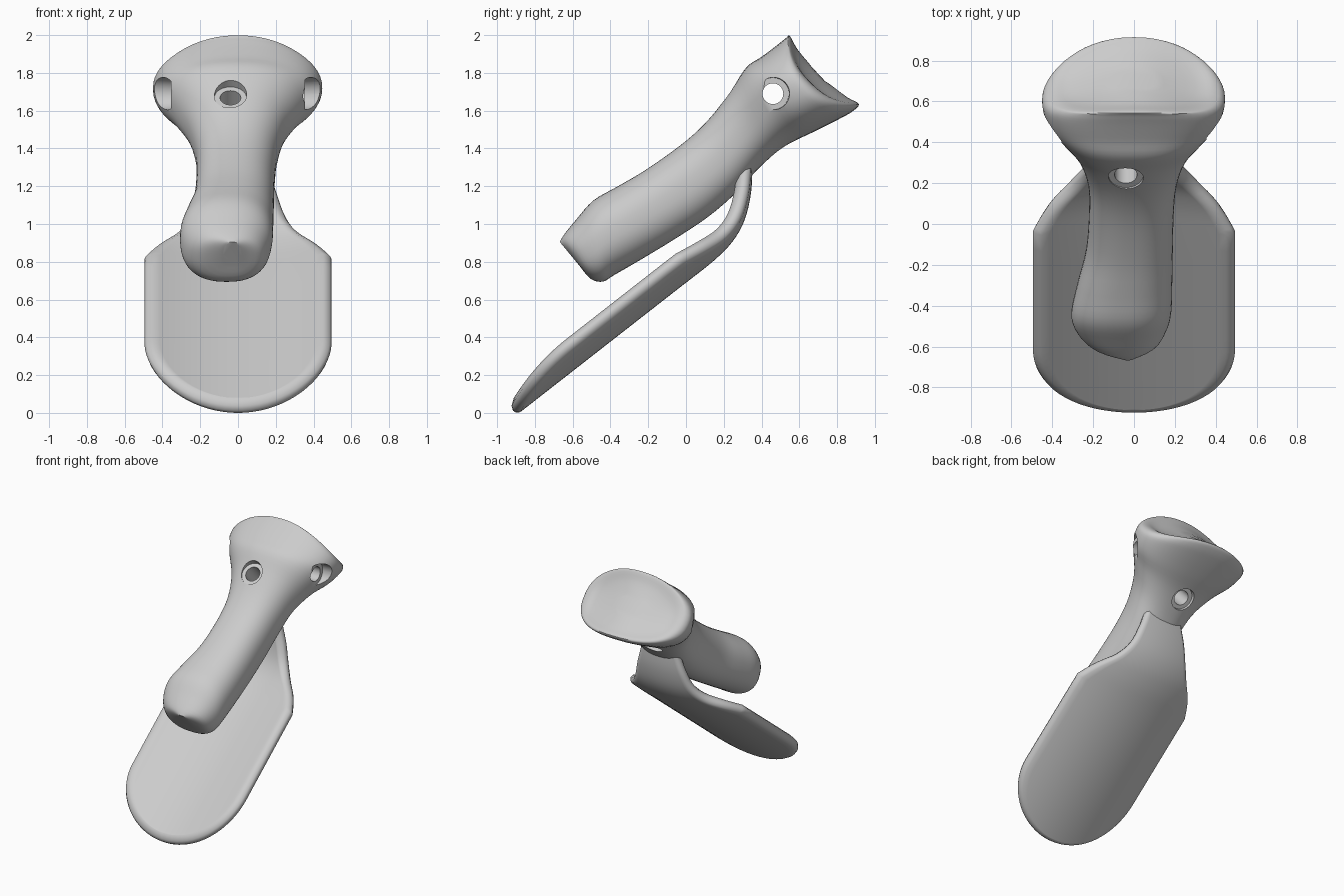
import bpy, bmesh, math
from mathutils import Vector

cube = bpy.data.objects.get("Cube")
if cube:
    bpy.data.objects.remove(cube)

grey = bpy.data.materials.new("matte_grey")
grey.use_nodes = True
grey.diffuse_color = (0.6, 0.6, 0.6, 1)
grey.node_tree.nodes["Principled BSDF"].inputs["Base Color"].default_value = (0.6, 0.6, 0.6, 1)


def make(name, bm):
    bmesh.ops.recalc_face_normals(bm, faces=bm.faces)
    mesh = bpy.data.meshes.new(name)
    bm.to_mesh(mesh)
    bm.free()
    mesh.materials.append(grey)
    ob = bpy.data.objects.new(name, mesh)
    bpy.context.collection.objects.link(ob)
    return ob


def smooth(ob, angle):
    bpy.ops.object.select_all(action="DESELECT")
    ob.select_set(True)
    bpy.context.view_layer.objects.active = ob
    bpy.ops.object.shade_smooth_by_angle(angle=math.radians(angle))


def spline(keys, steps):
    """Catmull-Rom through tuples of any length."""
    out = []
    n = len(keys)
    for i in range(n - 1):
        a, b, c, d = (keys[max(0, min(n - 1, i + k))] for k in (-1, 0, 1, 2))
        for s in range(steps):
            t = s / steps
            out.append([q + t / 2 * (r - p + t * (2 * p - 5 * q + 4 * r - e + t * (3 * (q - r) + e - p)))
                        for p, q, r, e in zip(a, b, c, d)])
    return out + [list(keys[-1])]


def bridge(bm, a, b):
    n = len(a)
    for i in range(n):
        bm.faces.new((a[i], a[(i + 1) % n], b[(i + 1) % n], b[i]))


# Grip: ridge y, z, belly y, z, right x, left x, sweep of the sides
sections = [
    (-.668, .905, -.565, .78, -.08, .02, 0),
    (-.645, .945, -.505, .71, -.215, .115, 0),
    (-.58, 1.025, -.44, .695, -.285, .16, 0),
    (-.49, 1.125, -.38, .73, -.307, .182, 0),
    (-.36, 1.20, -.25, .805, -.28, .187, 0),
    (-.2, 1.295, -.06, .92, -.235, .19, 0),
    (0, 1.44, .12, 1.04, -.22, .195, 0),
    (.13, 1.565, .27, 1.17, -.225, .21, 0),
    (.24, 1.71, .40, 1.31, -.27, .255, 0),
    (.32, 1.83, .53, 1.415, -.355, .34, .005),
    (.40, 1.885, .67, 1.485, -.425, .415, .03),
    (.48, 1.945, .80, 1.55, -.45, .445, .055),
    (.53, 1.985, .88, 1.595, -.435, .435, .085),
    (.55, 1.995, .915, 1.635, -.39, .39, .1),
    (.59, 1.925, .855, 1.67, -.30, .30, .075),
    (.66, 1.84, .755, 1.745, -.11, .11, .01),
]
bm = bmesh.new()
rings = []
SIDES = 56
for ty, tz, by, bz, x0, x1, sweep in spline(sections, 4):
    top, low = Vector((0, ty, tz)), Vector((0, by, bz))
    axis = Vector((0, tz - bz, by - ty)).normalized()
    ring = []
    for k in range(SIDES):
        a = math.tau * k / SIDES
        c, s = (math.copysign(abs(f(a)) ** .85, f(a)) for f in (math.cos, math.sin))
        p = (top + low) / 2 + (top - low) / 2 * s - axis * sweep * c * c
        p.x = (x0 + x1) / 2 + (x1 - x0) / 2 * c
        ring.append(bm.verts.new(p))
    rings.append(ring)
for a, b in zip(rings, rings[1:]):
    bridge(bm, a, b)
bm.faces.new(rings[0])
bm.faces.new(rings[-1])
grip = make("grip", bm)


# Counterbored holes: one across the head, one through it front to back
def drill(name, origin, direction, near, far):
    cutter = bmesh.new()
    turn = Vector(direction).to_track_quat("Z", "Y")
    loops = []
    for t, r in ((near - .2, .093), (near, .085), (near, .055), (far, .055), (far, .085), (far + .2, .093)):
        loops.append([cutter.verts.new(Vector(origin) + turn @ Vector(
            (r * math.cos(math.tau * k / 40), r * math.sin(math.tau * k / 40), t))) for k in range(40)])
    for a, b in zip(loops, loops[1:]):
        bridge(cutter, a, b)
    cutter.faces.new(loops[0])
    cutter.faces.new(loops[-1])
    ob = make(name, cutter)
    ob.hide_render = True
    mod = grip.modifiers.new(name, "BOOLEAN")
    mod.operation, mod.solver, mod.object = "DIFFERENCE", "EXACT", ob
    bpy.context.view_layer.objects.active = grip
    bpy.ops.object.modifier_apply(modifier=name)
    bpy.data.objects.remove(ob)


drill("cross_hole", (0, .46, 1.69), (1, 0, 0), -.355, .355)
drill("front_hole", (-.04, .22, 1.69), (0, .68, -.73), .03, .375)
smooth(grip, 42)

# Pad rows: y, z, half width, inset share along the length
WIDE, ROUND = .495, .46
start = Vector((-.898, -.012))
along = (Vector((.02, .705)) - start).normalized()
rows = []
for k in range(18):
    a = math.radians(3 + 87 * k / 17)
    p = start + along * ROUND * (1 - math.cos(a))
    rows.append((p.x, p.y, WIDE * math.sin(a), math.cos(a)))
for k in range(1, 8):
    p = start + along * (ROUND + .09 * k)
    rows.append((p.x, p.y, WIDE, 0))
neck = [(.04, .72, WIDE, 0), (.15, .808, .42, 0), (.245, .905, .32, 0),
        (.31, 1.02, .25, 0), (.345, 1.17, .2, 0), (.352, 1.335, .15, -1)]
rows += spline(neck, 4)

# Pad: dished sheet with a rounded, chamfered rim, in layers of inset and height
COLS = 24
bm = bmesh.new()
layers = []
for inset, height in ((.025, 0), (.007, .01), (0, .03), (.01, .055), (.045, .08)):
    grid = []
    for i, (y, z, w, share) in enumerate(rows):
        p, q = rows[max(0, i - 1)], rows[min(len(rows) - 1, i + 1)]
        t = Vector((0, q[0] - p[0], q[1] - p[1])).normalized()
        n = Vector((0, -t.z, t.y))
        hw = max(w - inset * math.sqrt(max(0, 1 - share * share)), .02)
        line = []
        for j in range(COLS + 1):
            x = hw * (2 * j / COLS - 1)
            line.append(Vector((x, y, z)) + t * inset * share + n * (height + .37 * x * x))
        grid.append(line)
    layers.append(grid)

last = len(rows) - 1
border = ([(0, j) for j in range(COLS)] + [(i, COLS) for i in range(last)]
          + [(last, j) for j in range(COLS, 0, -1)] + [(i, 0) for i in range(last, 0, -1)])
loops = []
for grid in layers:
    if grid in (layers[0], layers[-1]):
        verts = [[bm.verts.new(p) for p in line] for line in grid]
        for i in range(last):
            for j in range(COLS):
                bm.faces.new((verts[i][j], verts[i][j + 1], verts[i + 1][j + 1], verts[i + 1][j]))
        loops.append([verts[i][j] for i, j in border])
    else:
        loops.append([bm.verts.new(grid[i][j]) for i, j in border])
for a, b in zip(loops, loops[1:]):
    bridge(bm, a, b)
pad = make("rest_pad", bm)
smooth(pad, 48)
